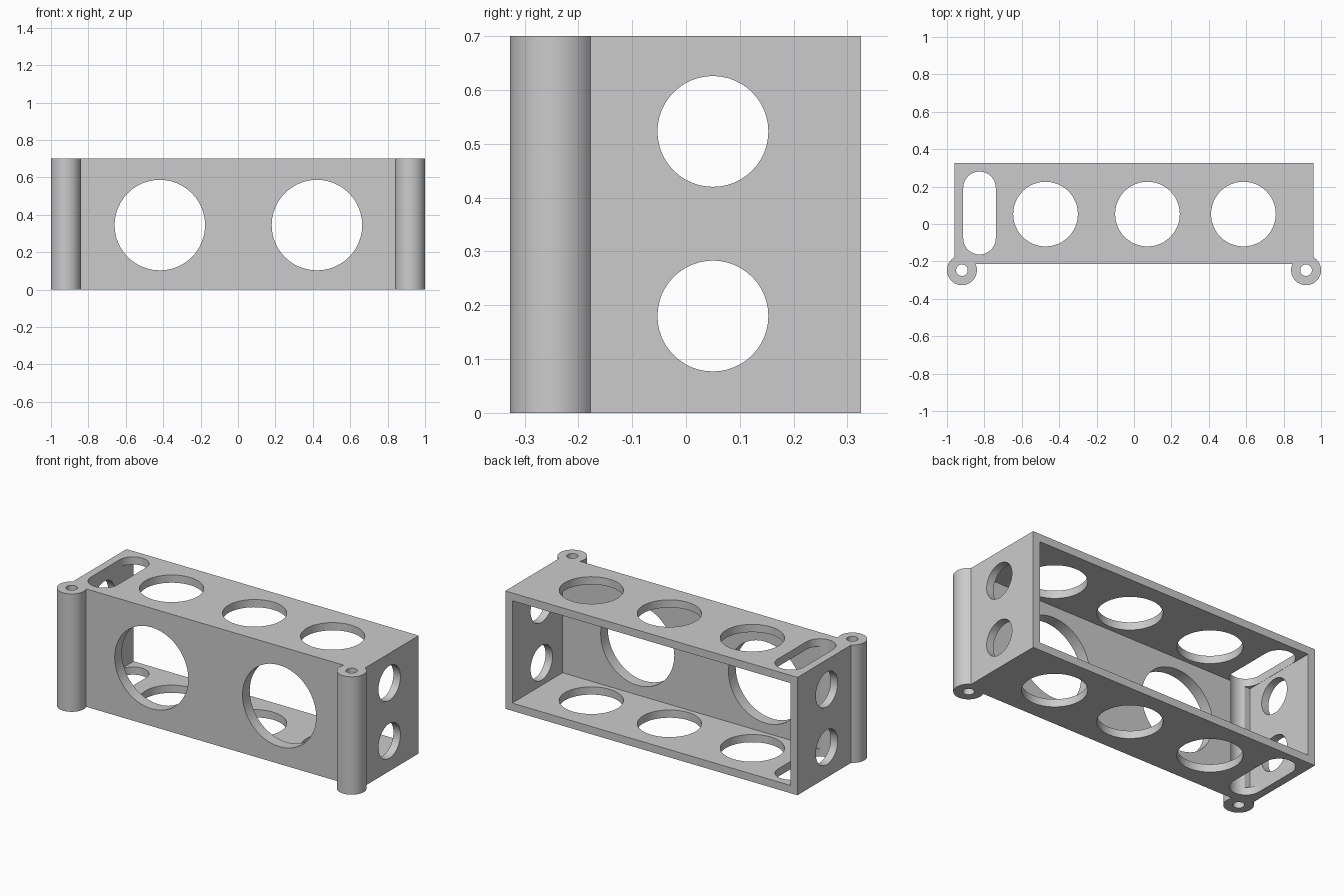
import bpy, bmesh, math
from mathutils import Matrix, Vector

if "Cube" in bpy.data.objects:
    bpy.data.objects.remove(bpy.data.objects["Cube"], do_unlink=True)

grey = bpy.data.materials.new("plain grey")
grey.use_nodes = True
grey.diffuse_color = (0.6, 0.6, 0.6, 1)
grey.node_tree.nodes["Principled BSDF"].inputs["Base Color"].default_value = (0.6, 0.6, 0.6, 1)

HEIGHT = 0.7
SIDE = 0.96            # half width of the box
FRONT, BACK = -0.215, 0.325
WALL = 0.046
FRONT_WALL = 0.068


def finish(name, bm):
    bmesh.ops.recalc_face_normals(bm, faces=bm.faces)
    mesh = bpy.data.meshes.new(name)
    bm.to_mesh(mesh)
    bm.free()
    mesh.materials.append(grey)
    obj = bpy.data.objects.new(name, mesh)
    bpy.context.collection.objects.link(obj)
    return obj


def block(name, low, high):
    low, high = Vector(low), Vector(high)
    bm = bmesh.new()
    bmesh.ops.create_cube(bm, size=1)
    for v in bm.verts:
        v.co = (low + high) / 2 + v.co * (high - low)
    return finish(name, bm)


def rod(name, centre, radius, length, axis="Z", segments=48):
    turn = {"X": Matrix.Rotation(math.pi / 2, 4, "Y"),
            "Y": Matrix.Rotation(math.pi / 2, 4, "X"),
            "Z": Matrix.Identity(4)}[axis]
    bm = bmesh.new()
    bmesh.ops.create_cone(bm, cap_ends=True, segments=segments, radius1=radius,
                          radius2=radius, depth=length,
                          matrix=Matrix.Translation(centre) @ turn)
    return finish(name, bm)


def slot(name, x, y_low, y_high, radius):
    # Stadium outline along y, extruded right through the height
    bm = bmesh.new()
    outline = []
    for y, start in ((y_high - radius, 0), (y_low + radius, math.pi)):
        for i in range(25):
            a = start + math.pi * i / 24
            outline.append(bm.verts.new((x + radius * math.cos(a),
                                         y + radius * math.sin(a), -0.1)))
    face = bm.faces.new(outline)
    top = bmesh.ops.extrude_face_region(bm, geom=[face])["geom"]
    verts = [g for g in top if isinstance(g, bmesh.types.BMVert)]
    bmesh.ops.translate(bm, verts=verts, vec=(0, 0, HEIGHT + 0.2))
    return finish(name, bm)


def combine(target, tool, operation):
    mod = target.modifiers.new("join", "BOOLEAN")
    mod.operation = operation
    mod.solver = "EXACT"
    mod.object = tool
    bpy.ops.object.select_all(action="DESELECT")
    bpy.context.view_layer.objects.active = target
    target.select_set(True)
    bpy.ops.object.modifier_apply(modifier=mod.name)
    bpy.data.objects.remove(tool, do_unlink=True)


# Box shell, open at the back
shell = block("box_frame", (-SIDE, FRONT, 0), (SIDE, BACK, HEIGHT))
combine(shell, block("cavity", (-SIDE + WALL, FRONT + FRONT_WALL, WALL),
                     (SIDE - WALL, BACK + 0.1, HEIGHT - WALL)), "DIFFERENCE")

# Corner screw tubes
for side in (-1, 1):
    centre = (side * 0.92, -0.247, HEIGHT / 2)
    combine(shell, rod("tube", centre, 0.08, HEIGHT), "UNION")
    combine(shell, rod("bore", centre, 0.031, HEIGHT + 0.2), "DIFFERENCE")

# Round holes in the top and bottom, front, and both ends
for x in (-0.473, 0.072, 0.585):
    combine(shell, rod("hole", (x, 0.053, HEIGHT / 2), 0.173, 1), "DIFFERENCE")
for x in (-0.418, 0.422):
    combine(shell, rod("hole", (x, 0, 0.345), 0.242, 1, "Y"), "DIFFERENCE")
for z in (0.18, 0.523):
    combine(shell, rod("hole", (0, 0.05, z), 0.103, 3, "X"), "DIFFERENCE")

# Long cable slot near one end
combine(shell, slot("slot", -0.826, -0.163, 0.28, 0.087), "DIFFERENCE")

bpy.ops.object.select_all(action="DESELECT")
shell.select_set(True)
bpy.context.view_layer.objects.active = shell
bpy.ops.object.shade_smooth_by_angle(angle=math.radians(30))
